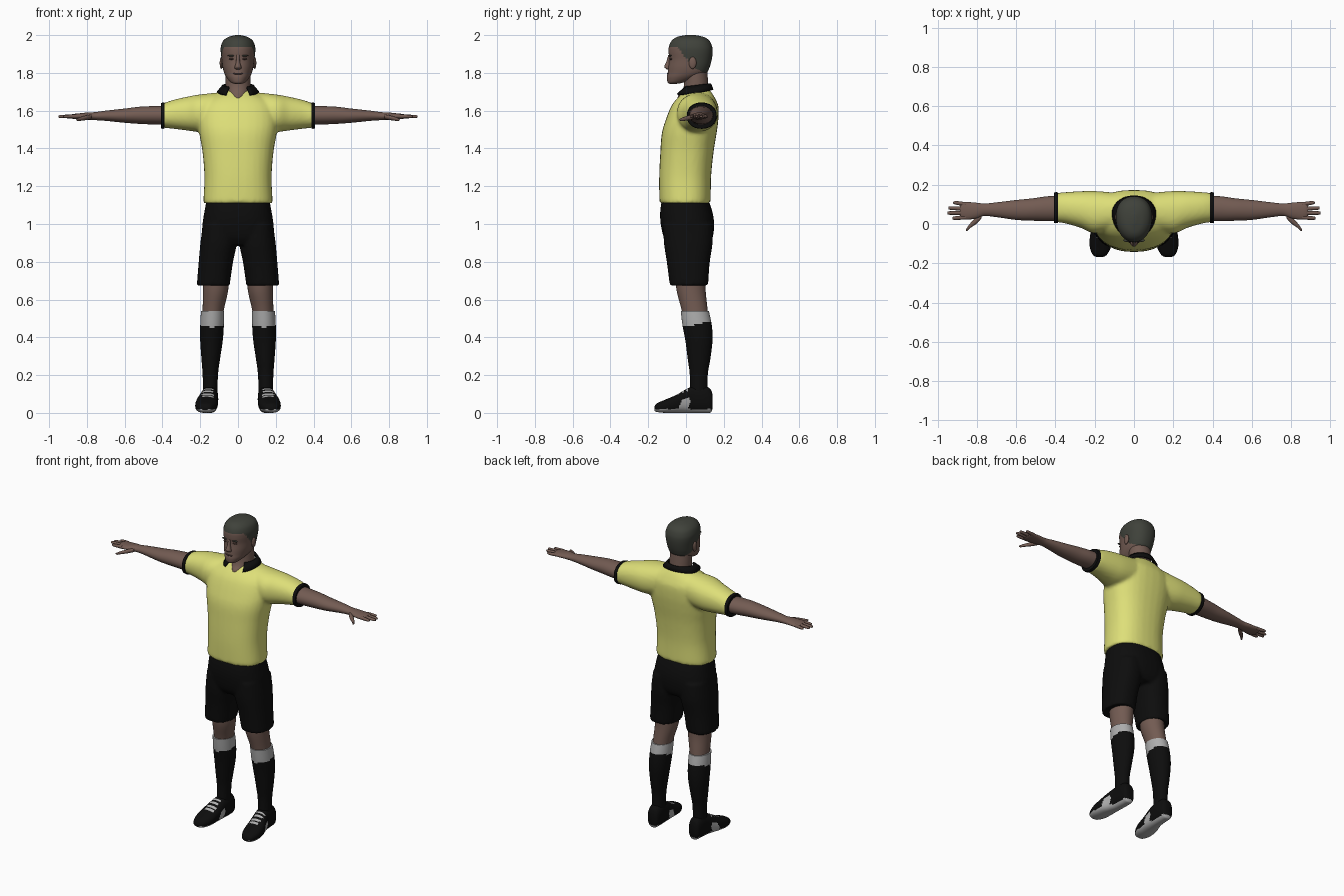
import bpy, bmesh, math
from mathutils import Vector

default_cube = bpy.data.objects.get("Cube")
if default_cube:
    bpy.data.objects.remove(default_cube, do_unlink=True)


def make_material(name, red, green, blue):
    mat = bpy.data.materials.new(name)
    mat.use_nodes = True
    colour = (red, green, blue, 1)
    mat.diffuse_color = colour
    shader = mat.node_tree.nodes["Principled BSDF"]
    shader.inputs["Base Color"].default_value = colour
    shader.inputs["Roughness"].default_value = 0.8
    return mat


YELLOW = make_material("shirt yellow", .73, .74, .19)
BLACK = make_material("cloth black", .004, .004, .004)
SKIN = make_material("brown skin", .17, .105, .085)
LIPS = make_material("dark skin", .085, .05, .042)
HAIR = make_material("dark hair", .05, .054, .043)
PALE = make_material("pale grey", .42, .42, .42)
made = []


def spline(p, q, r, s, t):
    """Catmull-Rom value between q and r."""
    return q + t / 2 * (r - p + t * (2 * p - 5 * q + 4 * r - s + t * (3 * (q - r) + s - p)))


def add_loft(bm, axis, keys, side=1, power=2, egg=0, sides=32, steps=5):
    """Skin rounded rings; each key is position, then low/high on the two other axes."""
    rows = []
    last = len(keys) - 1
    for i in range(last):
        near = [keys[max(0, min(last, i + k))] for k in (-1, 0, 1, 2)]
        for j in range(steps):
            rows.append([spline(*column, j / steps) for column in zip(*near)])
    rows.append(keys[-1])
    rings = []
    for pos, a_low, a_high, b_low, b_high in rows:
        ring = []
        for k in range(sides):
            turn = math.tau * k / sides
            c, s = math.cos(turn), math.sin(turn)
            u = math.copysign(abs(c) ** (2 / power), c) * (1 + egg * s)
            v = math.copysign(abs(s) ** (2 / power), s)
            a = (a_low + a_high + u * (a_high - a_low)) / 2
            b = (b_low + b_high + v * (b_high - b_low)) / 2
            x, y, z = {"x": (pos, a, b), "y": (a, pos, b), "z": (a, b, pos)}[axis]
            ring.append(bm.verts.new((side * x, y, z)))
        rings.append(ring)
    for low, high in zip(rings, rings[1:]):
        for k in range(sides):
            n = (k + 1) % sides
            bm.faces.new((low[k], low[n], high[n], high[k]))
    bm.faces.new(rings[0])
    bm.faces.new(rings[-1])


def finish(bm, name, mats, rule=None, voxel=0):
    """Turn the bmesh into an object, paint by rule and optionally fuse its shells."""
    bmesh.ops.recalc_face_normals(bm, faces=bm.faces)
    if rule:
        for face in bm.faces:
            face.material_index = int(rule(face.calc_center_median(), face.normal))
    mesh = bpy.data.meshes.new(name)
    bm.to_mesh(mesh)
    bm.free()
    for mat in mats:
        mesh.materials.append(mat)
    obj = bpy.data.objects.new(name, mesh)
    bpy.context.collection.objects.link(obj)
    made.append(obj)
    if voxel:
        fuse = obj.modifiers.new("fuse", "REMESH")
        fuse.mode = "VOXEL"
        fuse.voxel_size = voxel
        fuse.use_smooth_shade = True
        soften = obj.modifiers.new("soften", "SMOOTH")
        soften.factor = .5
        soften.iterations = 5
    return obj


def part(name, mats, axis, keys, rule=None, **options):
    bm = bmesh.new()
    add_loft(bm, axis, keys, **options)
    return finish(bm, name, mats, rule)


def pair(name, *args, **options):
    for label, side in (("left_", 1), ("right_", -1)):
        part(label + name, *args, side=side, **options)


def centred(keys):
    return [(z, -w, w, front, back) for z, w, front, back in keys]


def blob(name, mat, centre, size):
    bm = bmesh.new()
    bmesh.ops.create_uvsphere(bm, u_segments=16, v_segments=10, radius=1)
    for v in bm.verts:
        v.co = Vector(centre) + v.co * Vector(size)
    finish(bm, name, [mat])


# Shirt: body and short sleeves fused together
bm = bmesh.new()
add_loft(bm, "z", centred([
    (1.11, .182, -.138, .128), (1.13, .183, -.141, .131), (1.25, .178, -.142, .133),
    (1.38, .188, -.136, .146), (1.48, .205, -.128, .162), (1.55, .212, -.108, .171),
    (1.62, .2, -.08, .172), (1.66, .165, -.052, .157), (1.69, .11, -.02, .14),
    (1.71, .08, 0, .125)]), power=2.4)
for side in (1, -1):
    add_loft(bm, "x", [
        (.1, -.03, .16, 1.5, 1.697), (.2, -.048, .168, 1.488, 1.686),
        (.27, -.02, .167, 1.495, 1.674), (.35, .003, .162, 1.505, 1.655),
        (.4, .01, .157, 1.51, 1.637)], side=side, power=2.2)
finish(bm, "shirt", [YELLOW], voxel=.01)
pair("sleeve_cuff", [BLACK], "x", [
    (.388, .005, .161, 1.505, 1.643), (.398, .004, .162, 1.504, 1.643),
    (.408, .006, .159, 1.506, 1.64)], power=2.2)

# Open collar: a folded band wrapped round the back of the neck
bm = bmesh.new()
edges = []
for i in range(29):
    turn = math.radians(-143 + i * 286 / 28)
    s, c = math.sin(turn), math.cos(turn)
    reach = .085 if c > 0 else .125
    edges.append((bm.verts.new((.078 * s, .055 + .072 * c, 1.732 + .01 * c)),
                  bm.verts.new((.108 * s, .055 + reach * c, 1.696 + .014 * c))))
for (a, b), (c, d) in zip(edges, edges[1:]):
    bm.faces.new((a, b, d, c))
collar = finish(bm, "collar", [BLACK])
thick = collar.modifiers.new("thickness", "SOLIDIFY")
thick.thickness = .012
thick.offset = 0

# Shorts: hips and two wide legs fused together
bm = bmesh.new()
add_loft(bm, "z", centred([
    (.89, .15, -.09, .12), (.93, .188, -.118, .142), (1, .188, -.134, .149),
    (1.06, .179, -.137, .141), (1.12, .168, -.13, .122)]), power=2.4)
for side in (1, -1):
    add_loft(bm, "z", [
        (.675, .043, .217, -.087, .117), (.69, .042, .217, -.088, .118),
        (.8, .026, .208, -.102, .126), (.9, .006, .199, -.117, .141),
        (1, .004, .186, -.12, .14)], side=side, power=2.3)
finish(bm, "shorts", [BLACK], voxel=.009)

# Legs and banded socks
pair("knee", [SKIN], "z", [
    (.48, .085, .19, -.008, .122), (.56, .072, .187, -.027, .113),
    (.65, .052, .185, -.05, .104), (.75, .048, .185, -.06, .105)])
pair("sock", [BLACK, PALE], "z", [
    (.08, .11, .185, .02, .115), (.2, .106, .187, .02, .115),
    (.28, .096, .193, .01, .128), (.38, .081, .2, -.003, .14),
    (.46, .075, .2, -.018, .137), (.54, .073, .196, -.028, .121)],
    rule=lambda p, n: p.z > .458 + .2 * p.y, steps=8)


# Shoes: pale sole, side patch and laces
def shoe_paint(p, n):
    sole = p.z < .02
    patch = -.05 < p.y - p.z * .4 < .0 and p.z < .075 and abs(n.x) > .4
    lace = (-.07 < p.y < .02 and n.z > .4 and abs(abs(p.x) - .16) < .03
            and math.floor(p.y / .012) % 2 == 0)
    return sole or patch or lace


pair("shoe", [BLACK, PALE], "y", [
    (-.168, .158, .19, .014, .03), (-.155, .137, .211, .005, .05),
    (-.11, .115, .226, 0, .07), (-.05, .108, .222, 0, .096),
    (0, .106, .206, 0, .125), (.04, .105, .195, 0, .14),
    (.1, .105, .19, 0, .142), (.13, .112, .183, .002, .125),
    (.14, .125, .17, .02, .1)], rule=shoe_paint, power=2.5, steps=8, sides=40)

# Arms, palms, thumbs and fingers
pair("arm", [SKIN], "x", [
    (.38, .015, .145, 1.525, 1.626), (.45, .015, .14, 1.527, 1.624),
    (.52, .017, .13, 1.53, 1.621), (.6, .021, .122, 1.536, 1.611),
    (.7, .035, .11, 1.546, 1.6), (.76, .041, .104, 1.55, 1.592),
    (.8, .029, .108, 1.552, 1.59), (.85, .022, .112, 1.554, 1.585),
    (.875, .028, .11, 1.557, 1.582), (.885, .04, .1, 1.562, 1.578)])
pair("thumb", [SKIN], "x", [
    (.775, .03, .06, 1.556, 1.58), (.8, .003, .04, 1.551, 1.576),
    (.835, -.022, .002, 1.546, 1.566), (.848, -.034, -.016, 1.545, 1.56),
    (.855, -.036, -.028, 1.549, 1.556)], sides=12)
for name, root, tip, end in (("index", .034, .03, .925), ("middle", .057, .056, .95),
                             ("ring", .078, .081, .945), ("little", .1, .108, .92)):
    pair(name + "_finger", [SKIN], "x", [
        (.855, root - .011, root + .011, 1.559, 1.581),
        (end - .012, tip - .009, tip + .009, 1.561, 1.577),
        (end, tip - .003, tip + .003, 1.566, 1.572)], sides=12)

# Neck
part("neck", [SKIN], "z", centred([
    (1.655, .025, -.045, .08), (1.675, .04, -.043, .1), (1.7, .062, -.022, .12),
    (1.74, .066, -.01, .118), (1.81, .066, -.01, .112)]))


# Head with close-cropped hair
def is_hair(p, n):
    if p.y < -.045:
        return p.z > 1.937
    if p.y < .015:
        return p.z > 1.937 - (p.y + .045) * 1.3
    return p.z > 1.845 - (p.y - .015) * .55


part("head", [SKIN, HAIR], "z", centred([
    (1.742, .018, -.086, -.05), (1.75, .038, -.097, -.01), (1.775, .06, -.101, .06),
    (1.8, .073, -.097, .108), (1.83, .081, -.094, .125), (1.87, .086, -.089, .136),
    (1.91, .091, -.092, .141), (1.94, .09, -.09, .138), (1.97, .078, -.076, .124),
    (1.99, .051, -.048, .094), (2, .012, 0, .05)]),
    rule=is_hair, power=2.2, egg=.08, sides=64, steps=8)

# Face details
part("nose", [SKIN], "z", centred([
    (1.818, .008, -.1, -.08), (1.823, .018, -.108, -.08), (1.834, .017, -.115, -.08),
    (1.86, .01, -.104, -.08), (1.895, .009, -.094, -.08)]), sides=16)
blob("mouth", LIPS, (0, -.094, 1.796), (.026, .007, .005))
for label, side in (("left_", 1), ("right_", -1)):
    blob(label + "ear", SKIN, (side * .088, .035, 1.853), (.009, .02, .032))
    blob(label + "eye", LIPS, (side * .034, -.08, 1.874), (.014, .008, .005))
    blob(label + "brow", HAIR, (side * .035, -.083, 1.891), (.02, .008, .004))

# Smooth shading with crisp hems
bpy.ops.object.select_all(action="DESELECT")
for obj in made:
    obj.select_set(True)
bpy.context.view_layer.objects.active = made[0]
bpy.ops.object.shade_smooth_by_angle(angle=math.radians(45))
